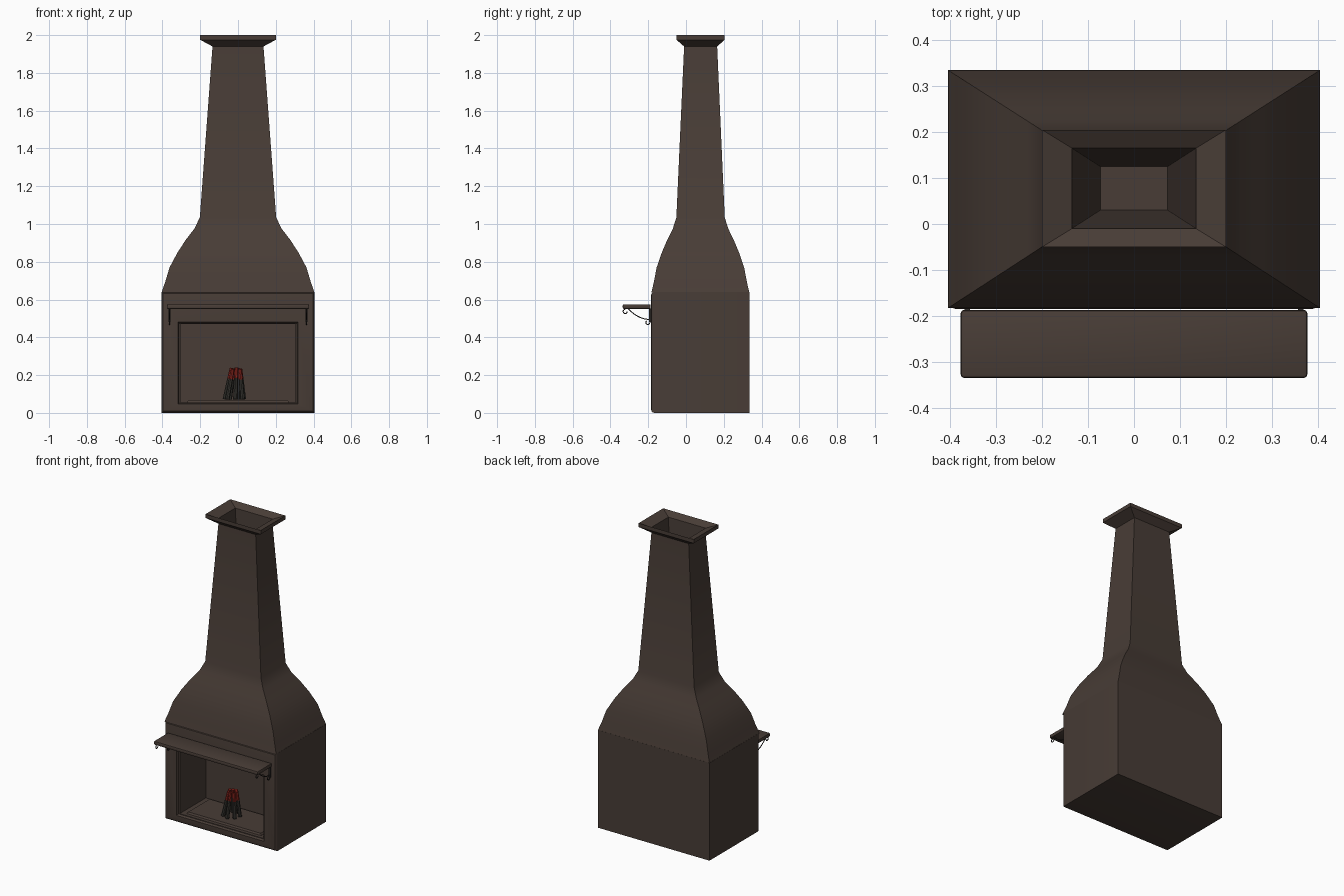
import bpy, bmesh, math
from mathutils import Vector

cube = bpy.data.objects.get("Cube")
if cube:
    bpy.data.objects.remove(cube, do_unlink=True)


def material(name, rgb):
    m = bpy.data.materials.new(name)
    m.use_nodes = True
    m.diffuse_color = (*rgb, 1)
    m.node_tree.nodes["Principled BSDF"].inputs["Base Color"].default_value = (*rgb, 1)
    return m


brown = material("brown stone", (0.065, 0.046, 0.037))
charcoal = material("charred wood", (0.035, 0.033, 0.028))
ember = material("ember red", (0.25, 0.018, 0.012))
iron = material("dark iron", (0.03, 0.026, 0.024))


def finish(bm, name, mat):
    bmesh.ops.recalc_face_normals(bm, faces=bm.faces)
    mesh = bpy.data.meshes.new(name)
    bm.to_mesh(mesh)
    bm.free()
    mesh.materials.append(mat)
    ob = bpy.data.objects.new(name, mesh)
    bpy.context.collection.objects.link(ob)
    smooth(ob)
    return ob


def smooth(ob):
    bpy.ops.object.select_all(action='DESELECT')
    ob.select_set(True)
    bpy.context.view_layer.objects.active = ob
    bpy.ops.object.shade_smooth_by_angle(angle=math.radians(30))


def box(x, y0, y1, z0, z1):
    bm = bmesh.new()
    bmesh.ops.create_cube(bm, size=1)
    for v in bm.verts:
        v.co = (v.co.x * 2 * x, y0 if v.co.y < 0 else y1, z0 if v.co.z < 0 else z1)
    return bm


def loft(name, rings, mat):
    """Stack of rectangles (half width, front y, back y, z), capped at both ends."""
    bm = bmesh.new()
    loops = [[bm.verts.new(p) for p in ((-x, a, z), (x, a, z), (x, b, z), (-x, b, z))]
             for x, a, b, z in rings]
    for lo, hi in zip(loops, loops[1:]):
        for i in range(4):
            j = (i + 1) % 4
            bm.faces.new((lo[i], lo[j], hi[j], hi[i]))
    bm.faces.new(loops[0])
    bm.faces.new(loops[-1])
    return finish(bm, name, mat)


# Firebox body: rounded front rim, stepped opening pushed into the front face
bm = box(0.405, -0.185, 0.335, 0, 0.64)
front = min(bm.faces, key=lambda f: f.calc_center_median().y)
bmesh.ops.bevel(bm, geom=list(front.edges), offset=0.018, segments=3,
                profile=0.5, affect='EDGES')
front = min(bm.faces, key=lambda f: f.calc_center_median().y)
for x, z0, z1, y in ((0.318, 0.046, 0.48, -0.185), (0.312, 0.052, 0.474, -0.17),
                     (0.303, 0.056, 0.47, -0.17), (0.303, 0.056, 0.47, 0.1)):
    bmesh.ops.inset_region(bm, faces=[front], thickness=0.002)
    mid = front.calc_center_median().copy()
    for v in front.verts:
        v.co = (math.copysign(x, v.co.x), y, z0 if v.co.z < mid.z else z1)
finish(bm, "firebox_body", brown)

# Hood curving inward, tapering shaft, flared cap and hollow flue
hood = [(0, 0.637), (0.1, 0.695), (0.21, 0.77), (0.42, 0.85), (0.64, 0.918),
        (0.86, 0.976), (1, 1.035)]
rings = [(0.405 - 0.203 * t, -0.183 + 0.132 * t, 0.335 - 0.13 * t, z) for t, z in hood]
rings += [(0.135, -0.01, 0.165, 1.94), (0.2, -0.05, 0.205, 1.975), (0.2, -0.05, 0.205, 2.0),
          (0.135, -0.01, 0.165, 1.975), (0.073, 0.03, 0.125, 1.3)]
loft("chimney", rings, brown)

# Hearth slab inside the firebox
loft("hearth_slab", [(0.275, -0.15, 0.09, 0.05), (0.262, -0.14, 0.08, 0.067)], brown)

# Mantel shelf with softened edges
bm = box(0.377, -0.335, -0.187, 0.55, 0.575)
bmesh.ops.bevel(bm, geom=list(bm.edges), offset=0.007, segments=2,
                profile=0.5, affect='EDGES')
finish(bm, "mantel_shelf", brown)


def wire(name, x, points):
    cu = bpy.data.curves.new(name, 'CURVE')
    cu.dimensions = '3D'
    cu.bevel_depth = 0.003
    cu.bevel_resolution = 1
    cu.use_fill_caps = True
    sp = cu.splines.new('POLY')
    sp.points.add(len(points) - 1)
    for p, (y, z) in zip(sp.points, points):
        p.co = (x, y, z, 1)
    cu.materials.append(iron)
    ob = bpy.data.objects.new(name, cu)
    bpy.context.collection.objects.link(ob)
    bpy.ops.object.select_all(action='DESELECT')
    ob.select_set(True)
    bpy.context.view_layer.objects.active = ob
    bpy.ops.object.convert(target='MESH')
    smooth(bpy.context.object)


def curl(y, z, r, start, sweep):
    angles = [math.radians(start + sweep * i / 12) for i in range(13)]
    return [(y + r * math.cos(a), z + r * math.sin(a)) for a in angles]


# Scrolled shelf brackets on both sides
for side, x in (("left", 0.363), ("right", -0.363)):
    arc = [(-0.305 + 0.11 * t, 0.55 - 0.055 * (1 - (1 - t) ** 2))
           for t in (i / 10 for i in range(11))]
    wire(side + "_bracket_arc", x, arc)
    wire(side + "_bracket_front_curl", x, curl(-0.322, 0.537, 0.011, 90, 270))
    wire(side + "_bracket_back_curl", x, curl(-0.202, 0.479, 0.011, 60, -290))
    finish_box = box(0.006, -0.195, -0.184, 0.48, 0.552)
    bmesh.ops.translate(finish_box, verts=finish_box.verts, vec=(x, 0, 0))
    finish(finish_box, side + "_bracket_plate", iron)


def rod(name, a, b, r0, r1, mat):
    bm = bmesh.new()
    d = b - a
    bmesh.ops.create_cone(bm, cap_ends=True, segments=8, radius1=r0, radius2=r1, depth=d.length)
    bm.transform(d.to_track_quat('Z', 'Y').to_matrix().to_4x4())
    bmesh.ops.translate(bm, verts=bm.verts, vec=(a + b) / 2)
    finish(bm, name, mat)


# Leaning logs with glowing tips
for i in range(7):
    a = math.tau * i / 7 + 0.3
    ring = Vector((math.cos(a), math.sin(a), 0))
    base = Vector((-0.018, -0.04, 0.072)) + ring * 0.052
    tip = Vector((-0.01, -0.04, 0.235 + 0.006 * math.sin(3 * i))) + ring * 0.024
    split = base.lerp(tip, 0.66)
    rod(f"log_{i + 1}", base, split, 0.012, 0.011, charcoal)
    rod(f"log_tip_{i + 1}", split, tip, 0.011, 0.01, ember)
